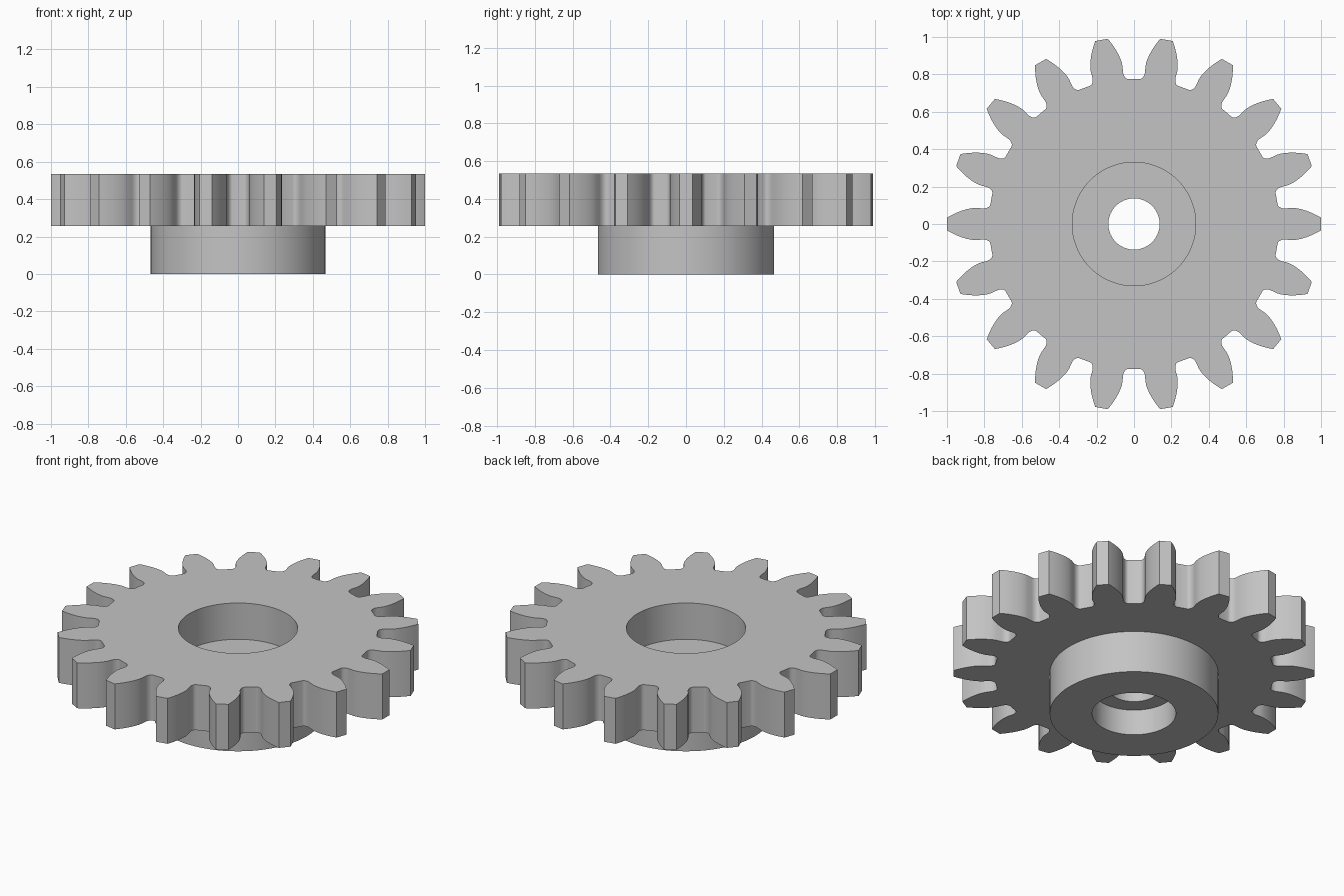
import bpy, bmesh
from math import acos, cos, sin, pi, radians, tan

cube = bpy.data.objects.get("Cube")
if cube:
    bpy.data.objects.remove(cube, do_unlink=True)

TEETH = 18
TIP, PITCH, ROOT = 1.0, 0.9, 0.775
PRESSURE = radians(20)
BASE = PITCH * cos(PRESSURE)
Z_LOW, Z_TOP = 0.257, 0.535
HUB_R, BORE_R = 0.467, 0.33
SEGMENTS = 72


def involute(a):
    return tan(a) - a


def half_tooth():
    """One flank from root to tip, as (radius, angle from tooth centre)."""
    step = pi / TEETH
    wall = step / 2 + involute(PRESSURE)
    flank = []
    # root fillet
    for i in range(7):
        t = i / 6 * pi / 2
        flank.append((ROOT + 0.04 * (1 - cos(t)), wall + 0.034 * (1 - sin(t))))
    # involute face
    for i in range(9):
        r = BASE + (TIP - BASE) * i / 8
        flank.append((r, wall - involute(acos(min(1, BASE / r)))))
    return flank


def gear_outline():
    flank = half_tooth()
    tooth = [(r, -a) for r, a in flank] + [(r, a) for r, a in reversed(flank)]
    return [(r * cos(a + c), r * sin(a + c))
            for c in (2 * pi * k / TEETH for k in range(TEETH))
            for r, a in tooth]


def circle(r):
    return [(r * cos(2 * pi * i / SEGMENTS), r * sin(2 * pi * i / SEGMENTS))
            for i in range(SEGMENTS)]


bm = bmesh.new()


def ring(points, z):
    return [bm.verts.new((x, y, z)) for x, y in points]


def bridge(a, b):
    n = len(a)
    for i in range(n):
        j = (i + 1) % n
        bm.faces.new((a[i], a[j], b[j], b[i]))


def fill_between(outer, inner):
    edges = []
    for loop in (outer, inner):
        for i, v in enumerate(loop):
            w = loop[(i + 1) % len(loop)]
            edges.append(bm.edges.get((v, w)) or bm.edges.new((v, w)))
    bmesh.ops.triangle_fill(bm, use_beauty=True, edges=edges)


# toothed rim
outline = gear_outline()
rim_low, rim_top = ring(outline, Z_LOW), ring(outline, Z_TOP)
bridge(rim_low, rim_top)

# hub, lower recess, shaft hole and upper recess as one turned profile
profile = [(HUB_R, Z_LOW), (HUB_R, 0), (0.232, 0), (0.232, 0.157),
           (0.137, 0.157), (0.137, 0.313), (BORE_R, 0.313), (BORE_R, Z_TOP)]
rings = [ring(circle(r), z) for r, z in profile]
for a, b in zip(rings, rings[1:]):
    bridge(a, b)

# flat gear faces
fill_between(rim_top, rings[-1])
fill_between(rim_low, rings[0])
bmesh.ops.recalc_face_normals(bm, faces=bm.faces)
bmesh.ops.dissolve_limit(bm, angle_limit=radians(0.1), verts=[],
                         edges=[e for e in bm.edges if e.is_manifold])

mesh = bpy.data.meshes.new("gear_wheel")
bm.to_mesh(mesh)
bm.free()
gear = bpy.data.objects.new("gear_wheel", mesh)
bpy.context.collection.objects.link(gear)

# plain grey material
grey = bpy.data.materials.new("light_grey")
grey.use_nodes = True
colour = (0.55, 0.55, 0.55, 1)
grey.diffuse_color = colour
grey.node_tree.nodes["Principled BSDF"].inputs["Base Color"].default_value = colour
mesh.materials.append(grey)

# smooth curved walls, crisp edges
bpy.ops.object.select_all(action="DESELECT")
gear.select_set(True)
bpy.context.view_layer.objects.active = gear
bpy.ops.object.shade_smooth_by_angle(angle=radians(30))
